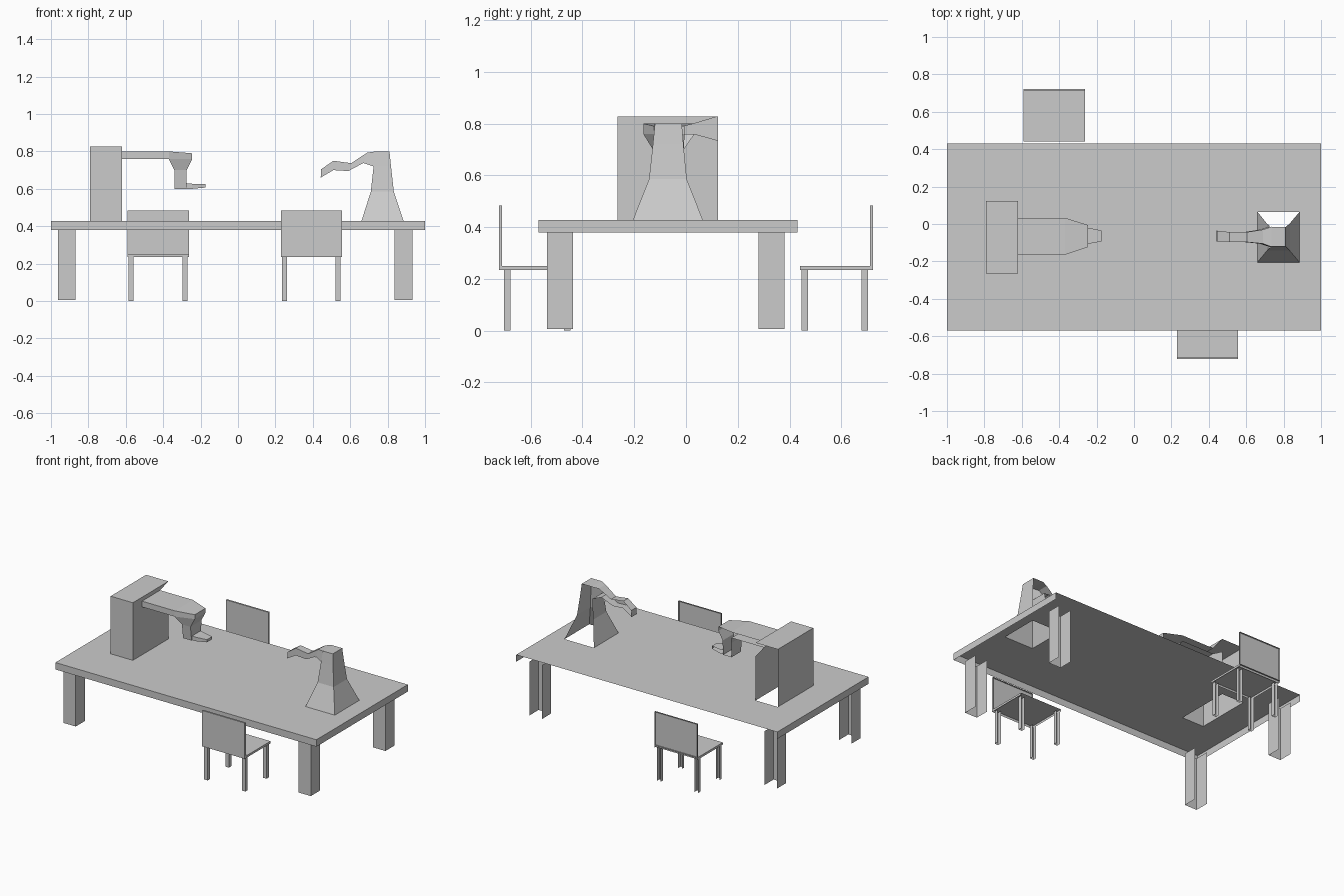
import bpy, bmesh

if "Cube" in bpy.data.objects:
    bpy.data.objects.remove(bpy.data.objects["Cube"])


def finish(name, bm):
    me = bpy.data.meshes.new(name)
    bm.to_mesh(me)
    bm.free()
    ob = bpy.data.objects.new(name, me)
    bpy.context.collection.objects.link(ob)
    return ob


def zring(z, x0, x1, y0, y1):
    return [(x0, y0, z), (x1, y0, z), (x1, y1, z), (x0, y1, z)]


def xring(xt, xb, y0, y1, z0, z1):
    return [(xb, y0, z0), (xb, y1, z0), (xt, y1, z1), (xt, y0, z1)]


# Skin four-sided rings; the model is open at the back, so rear faces are dropped
def loft(name, rings, start=False, end=True, drop=None):
    bm = bmesh.new()
    vs = [[bm.verts.new(p) for p in r] for r in rings]
    for a, b in zip(vs, vs[1:]):
        for i in range(4):
            j = (i + 1) % 4
            bm.faces.new((a[i], a[j], b[j], b[i]))
    caps = [bm.faces.new(vs[0]), bm.faces.new(vs[-1])]
    bmesh.ops.recalc_face_normals(bm, faces=bm.faces[:])
    bm.normal_update()
    dead = {f for f in bm.faces if f not in caps and f.normal.y > 0.5}
    dead |= {f for f, keep in zip(caps, (start, end)) if not keep}
    if drop:
        dead |= {f for f in bm.faces if drop(f)}
    bmesh.ops.delete(bm, geom=list(dead), context='FACES')
    return finish(name, bm)


def box(name, x0, x1, y0, y1, z0, z1, top=True, drop=None):
    return loft(name, [zring(z0, x0, x1, y0, y1), zring(z1, x0, x1, y0, y1)],
                end=top, drop=drop)


# Table rim, and a top with openings under the two machines
TOP = 0.428
box("table_rim", -1, 1, -0.57, 0.43, 0.38, TOP, top=False)
holes = [(-0.79, -0.62, -0.265, 0.123), (0.66, 0.885, -0.205, 0.065)]
xs = [-1, -0.79, -0.62, 0.66, 0.885, 1]
ys = [-0.57, -0.265, -0.205, 0.065, 0.123, 0.43]
bm = bmesh.new()
grid = [[bm.verts.new((x, y, TOP)) for y in ys] for x in xs]
for i in range(5):
    for j in range(5):
        cx, cy = (xs[i] + xs[i + 1]) / 2, (ys[j] + ys[j + 1]) / 2
        if not any(a < cx < b and c < cy < d for a, b, c, d in holes):
            bm.faces.new((grid[i][j], grid[i + 1][j],
                          grid[i + 1][j + 1], grid[i][j + 1]))
finish("table_top", bm)

# Table legs
for side, x in (("left", -0.963), ("right", 0.838)):
    for end, y in (("front", -0.536), ("back", 0.281)):
        box(f"table_leg_{end}_{side}", x, x + 0.095, y, y + 0.099, 0.007, 0.38, top=False)

# Two chairs facing each other across the table; s is the outward direction
for tag, x, s in (("back", -0.59, 1), ("front", 0.23, -1)):
    def span(a, b):
        return sorted((s * a, s * b))
    box(f"{tag}_chair_seat", x, x + 0.327, *span(0.44, 0.72), 0.235, 0.25)
    box(f"{tag}_chair_backrest", x, x + 0.327, *span(0.71, 0.722), 0.235, 0.483)
    for k, lx in enumerate((0.004, 0.292)):
        for m, ly in enumerate((0.446, 0.678)):
            box(f"{tag}_chair_leg_{k}{m}", x + lx, x + lx + 0.027,
                *span(ly, ly + 0.026), 0, 0.235, top=False)

# Box-shaped machine: housing, then its right face framed around the arm
box("machine_housing", -0.79, -0.62, -0.265, 0.123, TOP, 0.827,
    drop=lambda f: f.normal.x > 0.9)
bm = bmesh.new()
outer = [bm.verts.new((-0.62, y, z)) for y, z in
         ((0.123, TOP), (-0.265, TOP), (-0.265, 0.827), (0.123, 0.827))]
outer.insert(0, bm.verts.new((-0.62, 0.123, 0.735)))
inner = [bm.verts.new((-0.62, y, z)) for y, z in
         ((0.033, 0.76), (-0.165, 0.76), (-0.165, 0.80), (0.033, 0.80))]
bm.faces.new((outer[0], inner[0], inner[1], outer[2], outer[1]))
bm.faces.new((outer[2], inner[1], inner[2], outer[3]))
bm.faces.new((outer[3], inner[2], inner[3], outer[4]))
bmesh.ops.recalc_face_normals(bm, faces=bm.faces[:])
for f in bm.faces:
    f.normal_update()
    if f.normal.x < 0:
        f.normal_flip()
finish("machine_right_face", bm)

# Machine arm, neck and foot
loft("machine_arm", [xring(-0.62, -0.62, -0.165, 0.033, 0.76, 0.80),
                     xring(-0.31, -0.37, -0.165, 0.033, 0.76, 0.80)][:1] + [
     xring(-0.37, -0.37, -0.165, 0.033, 0.76, 0.80),
     xring(-0.245, -0.245, -0.123, -0.006, 0.76, 0.79)],
     drop=lambda f: f.normal.z < -0.9 and f.calc_center_median().x > -0.37)
loft("machine_neck", [
    [(-0.37, -0.165, 0.76), (-0.245, -0.123, 0.76),
     (-0.245, -0.006, 0.76), (-0.37, 0.033, 0.76)],
    zring(0.70, -0.34, -0.275, -0.128, -0.008),
    zring(0.60, -0.34, -0.275, -0.115, -0.012)])
loft("machine_foot", [xring(-0.275, -0.275, -0.108, -0.018, 0.60, 0.63),
                      xring(-0.245, -0.245, -0.106, -0.02, 0.60, 0.627),
                      xring(-0.173, -0.173, -0.093, -0.035, 0.607, 0.625)])

# Robot pedestal, open where the arm grows out of it
loft("robot_pedestal", [
    zring(TOP, 0.66, 0.885, -0.205, 0.065),
    zring(0.585, 0.71, 0.833, -0.143, 0.003),
    zring(0.72, 0.725, 0.818, -0.128, -0.01),
    zring(0.80, 0.735, 0.81, -0.12, -0.016)],
    drop=lambda f: f.normal.x < -0.5 and f.calc_center_median().z > 0.72)

# Robot arm: (top x, bottom x, y0, y1, bottom z, top z)
loft("robot_arm", [xring(*r) for r in (
    (0.735, 0.725, -0.122, -0.014, 0.72, 0.80),
    (0.69, 0.67, -0.105, -0.03, 0.738, 0.793),
    (0.605, 0.59, -0.097, -0.043, 0.695, 0.737),
    (0.51, 0.51, -0.095, -0.043, 0.70, 0.75),
    (0.445, 0.442, -0.093, -0.036, 0.66, 0.705))])
